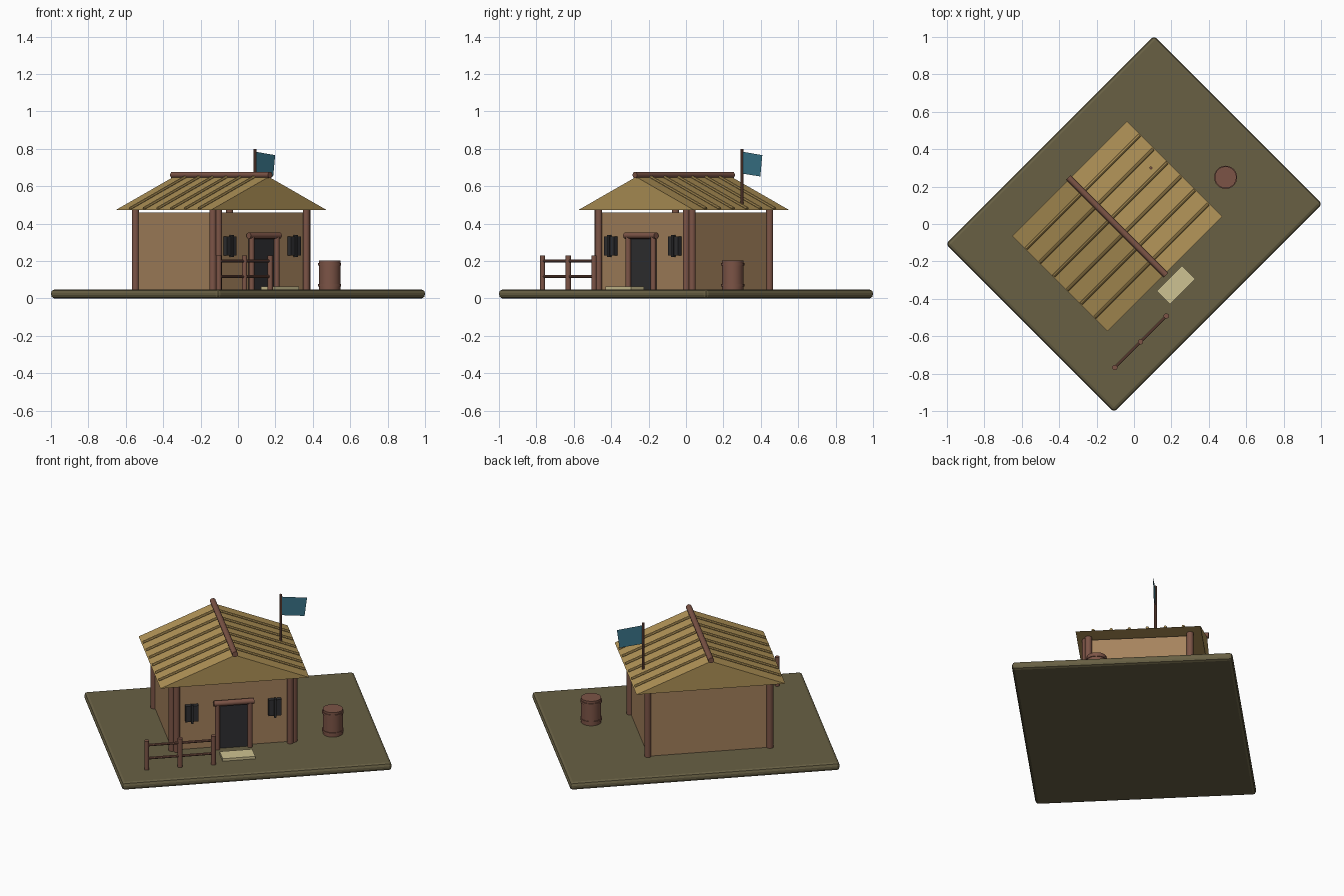
import bpy, bmesh, math
from mathutils import Matrix, Vector

if "Cube" in bpy.data.objects:
    bpy.data.objects.remove(bpy.data.objects["Cube"])

TURN = Matrix.Rotation(math.radians(45), 4, 'Z')   # whole scene stands on the diagonal
CX, CY = -0.072, 0.055                             # hut centre in the turned frame
GROUND = 0.046


def material(name, r, g, b):
    m = bpy.data.materials.new(name)
    m.diffuse_color = [(c / 255 / 12.92 if c < 11 else ((c / 255 + 0.055) / 1.055) ** 2.4)
                       for c in (r, g, b)] + [1.0]
    m.use_nodes = True
    m.node_tree.nodes["Principled BSDF"].inputs["Base Color"].default_value = m.diffuse_color
    return m


EARTH = material("olive_earth", 104, 96, 68)
CLAY = material("clay_wall", 166, 131, 93)
THATCH = material("straw_thatch", 178, 148, 88)
WOOD = material("brown_wood", 124, 84, 70)
DARK = material("dark_opening", 48, 48, 50)
CLOTH = material("teal_cloth", 58, 118, 138)
STONE = material("pale_step", 206, 194, 146)


def finish(name, bm, mat, smooth=False):
    bmesh.ops.recalc_face_normals(bm, faces=bm.faces)
    mesh = bpy.data.meshes.new(name)
    bm.to_mesh(mesh)
    bm.free()
    mesh.materials.append(mat)
    ob = bpy.data.objects.new(name, mesh)
    bpy.context.collection.objects.link(ob)
    ob.matrix_world = TURN
    if smooth:
        bpy.ops.object.select_all(action='DESELECT')
        ob.select_set(True)
        bpy.context.view_layer.objects.active = ob
        bpy.ops.object.shade_smooth_by_angle(angle=math.radians(40))
    return ob


def box(name, center, size, mat, bevel=0.0, segments=2):
    bm = bmesh.new()
    bmesh.ops.create_cube(bm, size=1, matrix=Matrix.Translation(center) @ Matrix.Diagonal((*size, 1)))
    if bevel:
        bmesh.ops.bevel(bm, geom=bm.edges[:], offset=bevel, segments=segments,
                        profile=0.5, affect='EDGES')
    return finish(name, bm, mat)


def rod(name, a, b, radius, mat, sides=12):
    a, b = Vector(a), Vector(b)
    d = b - a
    bm = bmesh.new()
    bmesh.ops.create_cone(bm, cap_ends=True, segments=sides, radius1=radius, radius2=radius,
                          depth=d.length,
                          matrix=Matrix.Translation((a + b) / 2) @ d.to_track_quat('Z', 'Y').to_matrix().to_4x4())
    return finish(name, bm, mat, smooth=True)


# Ground slab and hut body
box("ground_slab", (0, 0, 0.024), (1.574, 1.272, 0.048), EARTH, bevel=0.018)
box("walls", (CX, CY, 0.252), (0.705, 0.59, 0.415), CLAY)

# Corner posts, plus a second pair beside the front corners
for sx in (-1, 1):
    for sy in (-1, 1):
        x, y = CX + sx * 0.356, CY + sy * 0.293
        rod("corner_post", (x, y, GROUND), (x, y, 0.478), 0.02, WOOD)
    x, y = CX + sx * 0.331, CY - 0.312
    rod("front_post", (x, y, GROUND), (x, y, 0.478), 0.019, WOOD)

# Gabled roof: triangle extruded along the ridge
HALF, EAVE, APEX = 0.434, 0.474, 0.65
FRONT, BACK = CY - 0.36, CY + 0.36
bm = bmesh.new()
tri = [bm.verts.new((CX + dx, FRONT, z)) for dx, z in ((-HALF, EAVE), (HALF, EAVE), (0, APEX))]
ext = bmesh.ops.extrude_face_region(bm, geom=[bm.faces.new(tri)])
bmesh.ops.translate(bm, vec=(0, BACK - FRONT, 0),
                    verts=[g for g in ext["geom"] if isinstance(g, bmesh.types.BMVert)])
bm.faces.ensure_lookup_table()
if len(bm.faces) < 5:
    bm.faces.new(tri)
finish("roof", bm, THATCH)

# Straw ribs running down both slopes, and the ridge log
for sx in (-1, 1):
    for i in range(6):
        y = CY + (i - 2.5) * 0.104
        rod("roof_rib", (CX + sx * 0.01, y, APEX), (CX + sx * 0.427, y, EAVE + 0.007),
            0.009, THATCH, sides=8)
rod("ridge_log", (CX, FRONT - 0.01, 0.66), (CX, BACK + 0.01, 0.66), 0.017, WOOD)

# Doorway with log frame
WALL_Y = CY - 0.295
box("door", (CX, WALL_Y - 0.008, 0.19), (0.18, 0.03, 0.284), DARK)
for sx in (-1, 1):
    x = CX + sx * 0.095
    rod("door_jamb", (x, WALL_Y - 0.03, GROUND), (x, WALL_Y - 0.03, 0.33), 0.015, WOOD)
rod("door_lintel", (CX - 0.117, WALL_Y - 0.03, 0.336), (CX + 0.117, WALL_Y - 0.03, 0.336), 0.017, WOOD)
box("door_step", (CX, CY - 0.445, 0.053), (0.19, 0.1, 0.022), STONE)

# Small windows with a centre bar
for sx in (-1, 1):
    x = CX + sx * 0.242
    box("window", (x, WALL_Y - 0.012, 0.28), (0.075, 0.03, 0.1), DARK)
    box("window_bar", (x, WALL_Y - 0.026, 0.28), (0.013, 0.02, 0.118), DARK)

# Rail fence
FENCE_Y = -0.47
for x in (-0.615, -0.42, -0.226):
    rod("fence_post", (x, FENCE_Y, GROUND), (x, FENCE_Y, 0.23), 0.0145, WOOD)
for z in (0.117, 0.2):
    rod("fence_rail", (-0.615, FENCE_Y, z), (-0.226, FENCE_Y, z), 0.008, WOOD, sides=8)

# Barrel with two hoops
BX, BY = 0.523, -0.17
rod("barrel", (BX, BY, GROUND), (BX, BY, 0.203), 0.058, WOOD, sides=24)
for z in (0.07, 0.183):
    rod("barrel_hoop", (BX, BY, z - 0.006), (BX, BY, z + 0.006), 0.062, WOOD, sides=24)

# Flag on a pole through the roof
FX, FY = 0.276, 0.148
rod("flag_pole", (FX, FY, 0.5), (FX, FY, 0.8), 0.008, WOOD, sides=8)
bm = bmesh.new()
bm.faces.new([bm.verts.new((FX + dx, FY, z))
              for dx, z in ((0, 0.668), (0.138, 0.652), (0.153, 0.766), (0, 0.785))])
finish("flag", bm, CLOTH)
